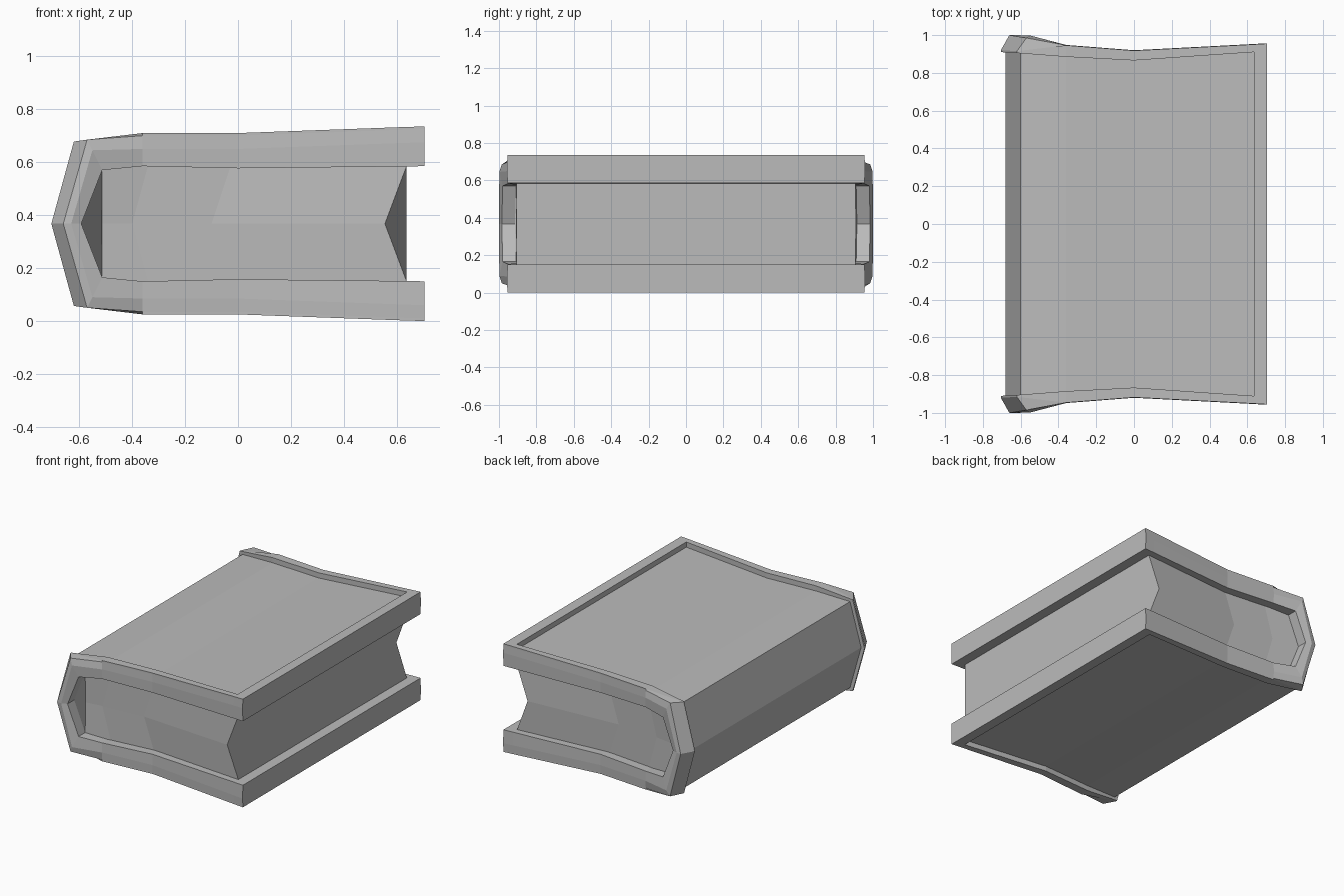
import bpy
import bmesh

if "Cube" in bpy.data.objects:
    bpy.data.objects.remove(bpy.data.objects["Cube"], do_unlink=True)

HEIGHT = 0.735
MID = HEIGHT / 2

grey = bpy.data.materials.new("book grey")
grey.use_nodes = True
colour = (0.5, 0.5, 0.5, 1)
grey.diffuse_color = colour
grey.node_tree.nodes["Principled BSDF"].inputs["Base Color"].default_value = colour


def loft(name, sections):
    """Skin a row of closed sections and cap both ends."""
    bm = bmesh.new()
    rings = [[bm.verts.new(p) for p in s] for s in sections]
    count = len(rings[0])
    for a, b in zip(rings, rings[1:]):
        for i in range(count):
            j = (i + 1) % count
            bm.faces.new((a[i], a[j], b[j], b[i]))
    bm.faces.new(rings[0])
    bm.faces.new(rings[-1])
    bmesh.ops.remove_doubles(bm, verts=bm.verts, dist=0.0005)
    bmesh.ops.recalc_face_normals(bm, faces=bm.faces)
    mesh = bpy.data.meshes.new(name)
    bm.to_mesh(mesh)
    bm.free()
    mesh.materials.append(grey)
    obj = bpy.data.objects.new(name, mesh)
    bpy.context.collection.objects.link(obj)
    return obj


def both_ends(half):
    """Close a half section by mirroring it to the other end of the book."""
    return half + [(x, -y, z) for x, y, z in reversed(half)]


def flipped(section):
    return [(x, y, HEIGHT - z) for x, y, z in section]


def station(panel, rim, rim_in, rim_out, ridge, crease, inner):
    """Section from the sunken panel, over the raised rim, to the inside."""
    px, pz = panel
    rx, rz = rim
    return both_ends([(px, rim_in, pz), (rx, rim_in, rz), (rx, rim_out, rz),
                      ridge, crease, inner])


def flat_station(x, top, inside, rim_in, rim_out, sunk):
    return station((x, top - sunk), (x, top), rim_in, rim_out,
                   (x, rim_out, top - 0.01),
                   (x, rim_out + 0.002, top - 0.06), (x, rim_out, inside))


# Cover: one wrap from the upper fore edge round the spine to the lower one
upper = [
    flat_station(0.705, 0.735, 0.585, 0.91, 0.955, 0),
    flat_station(0.635, 0.733, 0.584, 0.91, 0.951, 0),
    flat_station(0.635, 0.733, 0.584, 0.91, 0.951, 0.035),
    flat_station(0, 0.71, 0.577, 0.866, 0.918, 0.035),
    flat_station(-0.36, 0.71, 0.585, 0.885, 0.946, 0.035),
    station((-0.6, 0.66), (-0.62, 0.678), 0.905, 0.915,
            (-0.57, 0.985, 0.685), (-0.55, 0.998, 0.645), (-0.513, 0.98, 0.57)),
]
spine = station((-0.68, MID), (-0.705, MID), 0.91, 0.92,
                (-0.66, 1.0, MID), (-0.63, 1.0, MID), (-0.592, 0.985, MID))
loft("cover", upper + [spine] + [flipped(s) for s in reversed(upper)])

# Pages: waisted block with a hollow fore edge, tucked inside the cover
pages = []
for mid_x, edge_x, y, top in ((0.555, 0.637, 0.905, 0.586),
                              (-0.1, -0.03, 0.862, 0.58),
                              (-0.4, -0.34, 0.882, 0.587),
                              (-0.592, -0.513, 0.91, 0.572)):
    pages.append(both_ends([(edge_x, y, top), (mid_x, y + 0.004, MID),
                            (edge_x, y, HEIGHT - top)]))
loft("pages", pages)
